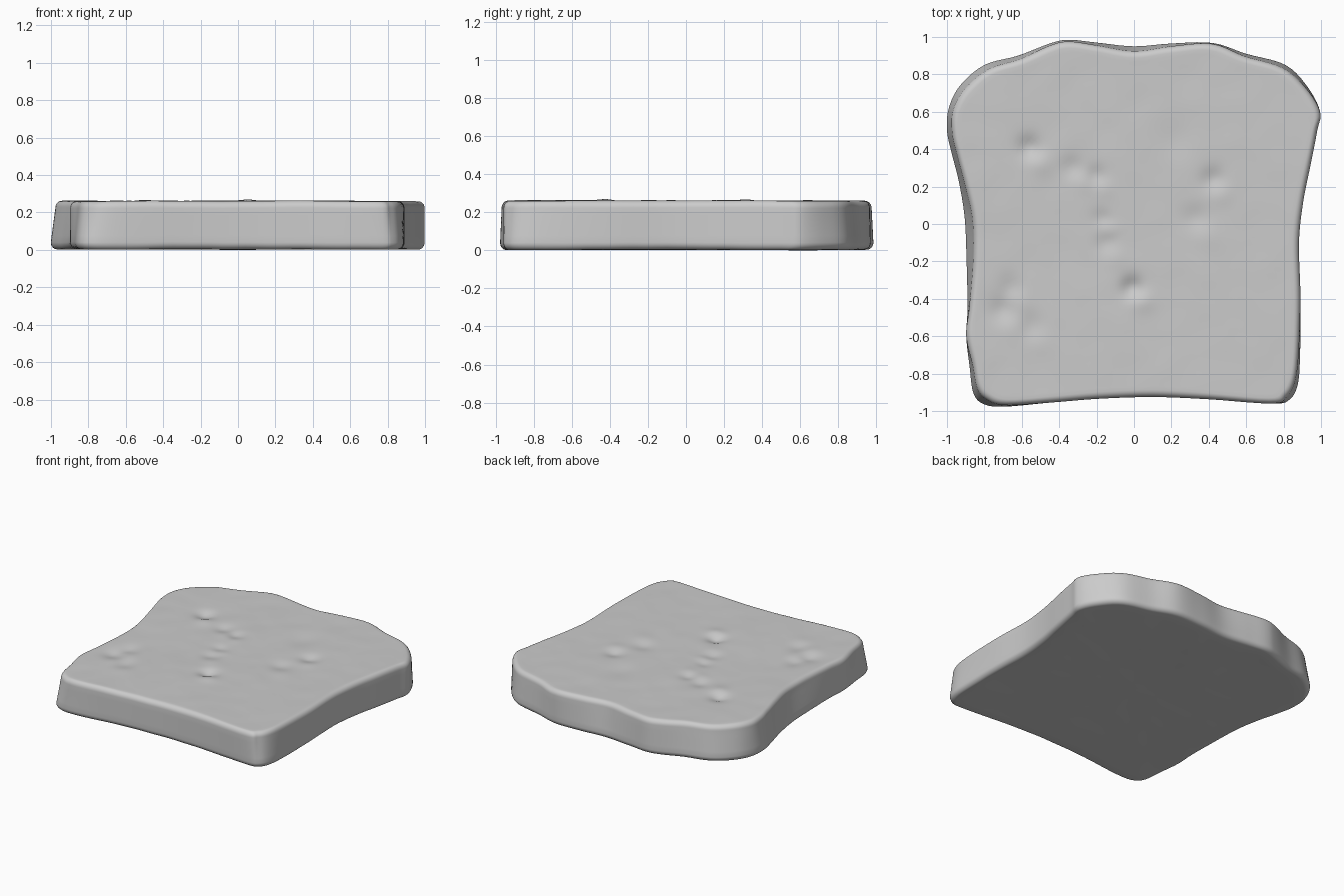
import bpy, bmesh, math
from mathutils import Vector, noise

if "Cube" in bpy.data.objects:
    bpy.data.objects.remove(bpy.data.objects["Cube"])

# Slice outline, counter-clockwise from back centre: x, y, inward lean of the top edge
OUTLINE = [
    (0, .95, .025), (-.2, .97, .015), (-.35, .985, .01), (-.45, .965, .01), (-.62, .90, .02), (-.8, .85, .03),
    (-.93, .74, .03), (-.99, .62, .025), (-1.0, .5, .03), (-.975, .38, .03), (-.935, .22, .03),
    (-.905, .03, .04), (-.895, -.2, .035), (-.89, -.45, .01), (-.897, -.6, 0),
    (-.878, -.77, .02), (-.86, -.9, .03), (-.81, -.96, .03), (-.7, -.977, .01),
    (-.45, -.955, 0), (-.2, -.935, 0), (.1, -.925, 0), (.4, -.937, 0), (.74, -.96, 0),
    (.83, -.94, .02), (.875, -.86, .02), (.888, -.7, .01), (.89, -.4, 0), (.882, -.1, 0),
    (.905, .12, 0), (.945, .32, 0), (.98, .5, 0), (.995, .6, 0), (.93, .73, .01),
    (.81, .85, .02), (.6, .91, .015), (.42, .968, .005), (.2, .965, .015)]
# Crumb pits in the top face: x, y, radius, depth
PITS = [(-.56, .41, .06, .025), (-.33, .30, .06, .014), (-.2, .26, .05, .012),
        (.42, .24, .06, .018), (.33, .03, .07, .011), (-.17, .03, .05, .010), (-.15, -.1, .06, .012),
        (-.01, -.34, .055, .027), (-.7, -.46, .07, .018), (-.66, -.34, .06, .012),
        (-.55, -.55, .07, .010), (.22, .45, .09, .006)]
HEIGHT, LOW, ROUND, STEPS = .268, .010, .038, 5


def smooth_loop(pts, steps):
    out, n = [], len(pts)
    for i in range(n):
        a, b, c, d = (Vector(pts[(i + k) % n]) for k in (-1, 0, 1, 2))
        for s in range(steps):
            t = s / steps
            out.append(.5 * (2 * b + (c - a) * t + (2 * a - 5 * b + 4 * c - d) * t * t
                             + (3 * b - a - 3 * c + d) * t ** 3))
    return out


def relief(x, y, top):
    p = Vector((x, y, 3 if top else 9))
    z = .004 * noise.noise(p * 2.2) + .002 * noise.noise(p * 7)
    if top:
        for px, py, r, depth in PITS:
            z -= depth * math.exp(-((x - px) ** 2 + (y - py) ** 2) / (r * r))
            z += depth * .3 * math.exp(-((x - px - r) ** 2 + (y - py + r * 1.4) ** 2) / (r * r))
    return z


# Section from bottom centre to top centre: radial scale, edge inset, height, lean share
section = [(k / 14, ROUND, LOW, 0) for k in range(1, 14)]
for k in range(7):
    a = math.pi / 2 * k / 6
    section.append((1, ROUND * (1 - math.sin(a)), LOW + ROUND * (1 - math.cos(a)), 0))
for k in range(1, 5):
    section.append((1, 0, LOW + ROUND + (HEIGHT - LOW - 2 * ROUND) * k / 5, k / 5))
for k in range(7):
    a = math.pi / 2 * k / 6
    section.append((1, ROUND * (1 - math.cos(a)), HEIGHT - ROUND * (1 - math.sin(a)), 1))
section += [(k / 45, ROUND, HEIGHT, 1) for k in range(44, 0, -1)]

# Bread slice skinned from concentric rings
bm = bmesh.new()
loop = smooth_loop(OUTLINE, STEPS)
n = len(loop)
rings = []
for scale, inset, z, lean in section:
    ring = []
    for p in loop:
        flat = Vector((p.x, p.y))
        q = flat * (1 - (inset + lean * p.z) / flat.length) * scale
        ring.append(bm.verts.new((q.x, q.y, z + relief(q.x, q.y, z > .15))))
    rings.append(ring)
for lower, upper in zip(rings, rings[1:]):
    for i in range(n):
        j = (i + 1) % n
        bm.faces.new((lower[i], lower[j], upper[j], upper[i]))
for ring, z in ((rings[0], LOW), (rings[-1], HEIGHT)):
    centre = bm.verts.new((0, 0, z + relief(0, 0, z > .15)))
    for i in range(n):
        bm.faces.new((ring[i], ring[(i + 1) % n], centre))
bmesh.ops.recalc_face_normals(bm, faces=bm.faces)
low = min(v.co.z for v in bm.verts)
bmesh.ops.translate(bm, verts=bm.verts, vec=(0, 0, -low))

mesh = bpy.data.meshes.new("bread_slice")
bm.to_mesh(mesh)
bm.free()
mesh.shade_smooth()
bread = bpy.data.objects.new("bread_slice", mesh)
bpy.context.collection.objects.link(bread)
